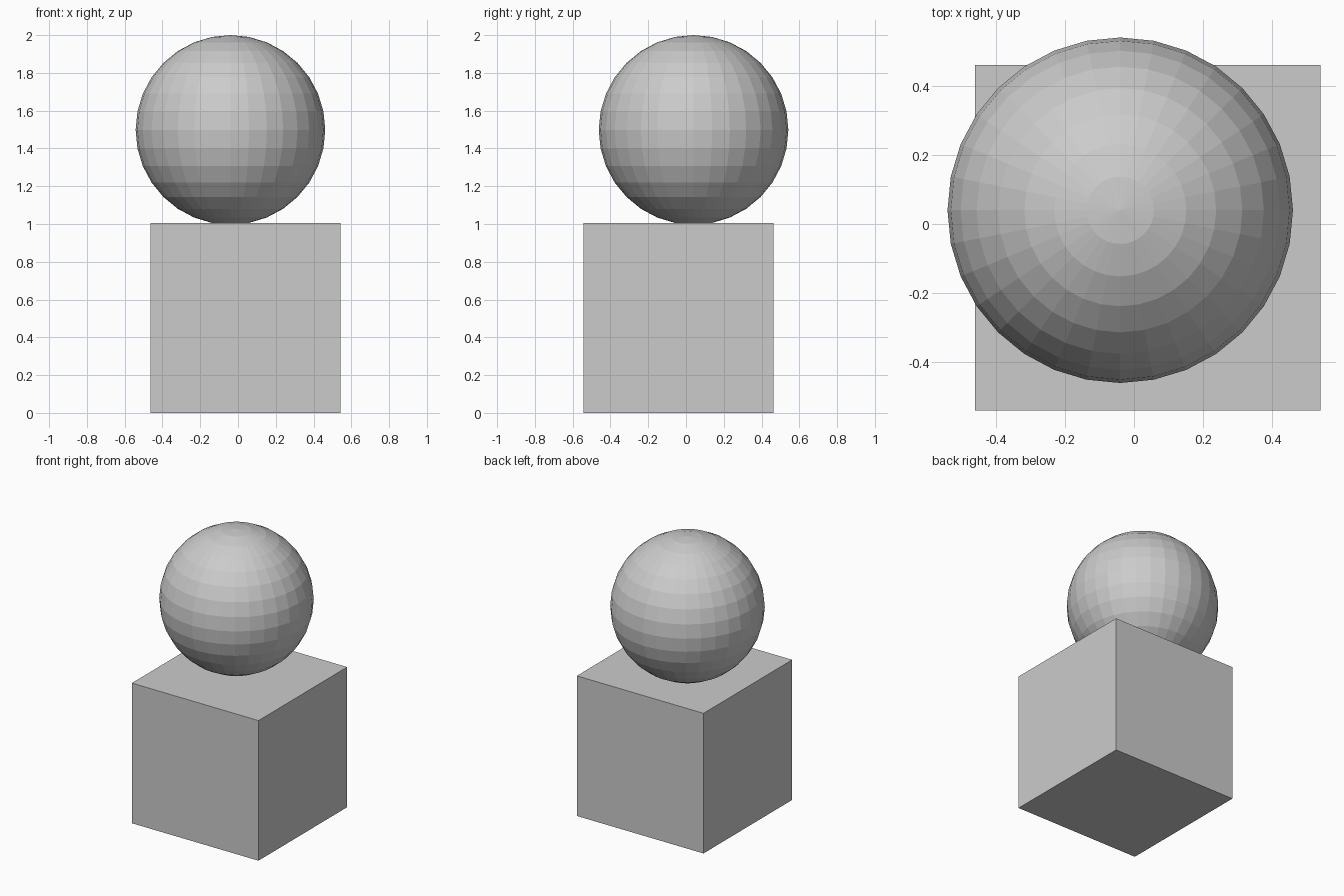
import bpy

if "Cube" in bpy.data.objects:
    bpy.data.objects.remove(bpy.data.objects["Cube"])

SIZE = 1.004      # cube edge and ball diameter
OFFSET = 0.04     # each part is shifted this far from the centre

# Base block
bpy.ops.mesh.primitive_cube_add(size=SIZE, location=(OFFSET, -OFFSET, SIZE / 2))
bpy.context.object.name = "base_block"

# Flat-shaded ball resting on the block
bpy.ops.mesh.primitive_uv_sphere_add(segments=32, ring_count=16, radius=SIZE / 2,
                                     location=(-OFFSET, OFFSET, 2 - SIZE / 2))
bpy.context.object.name = "ball"
